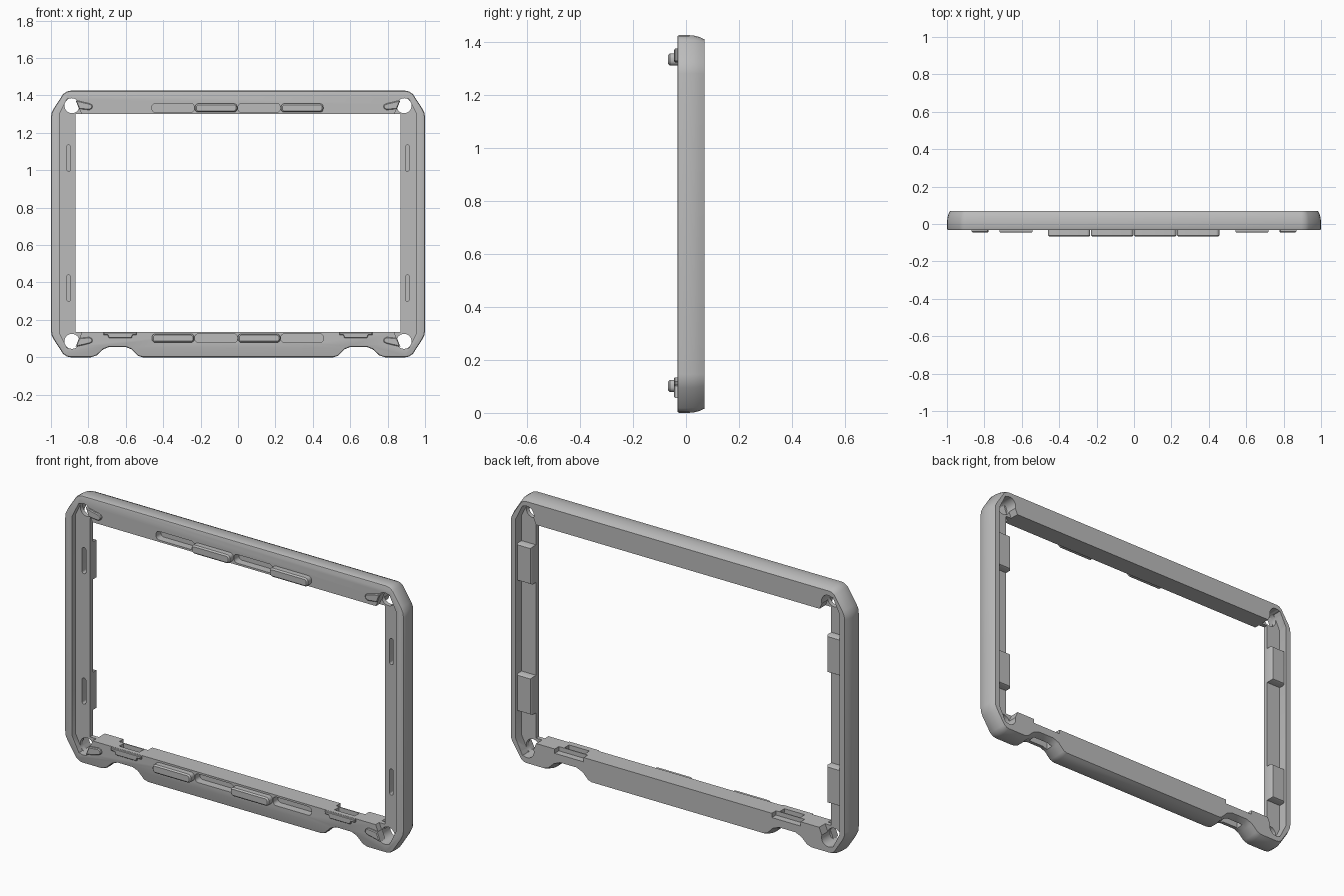
import bpy, bmesh, math
from mathutils import Vector

if "Cube" in bpy.data.objects:
    bpy.data.objects.remove(bpy.data.objects["Cube"])

grey = bpy.data.materials.new("mid grey")
grey.diffuse_color = (0.5, 0.5, 0.5, 1)
grey.use_nodes = True
grey.node_tree.nodes["Principled BSDF"].inputs["Base Color"].default_value = grey.diffuse_color


def inset(pts, d):
    """Offset a counter-clockwise outline inwards by d."""
    out, n = [], len(pts)
    for i in range(n):
        p, a, b = Vector(pts[i]), Vector(pts[i - 1]), Vector(pts[(i + 1) % n])
        u, v = (p - a).normalized(), (b - p).normalized()
        n1, n2 = Vector((-u.y, u.x)), Vector((-v.y, v.x))
        m = n1 + n2
        out.append(tuple(p + m * (2 * d / m.length_squared)))
    return out


def loft(name, pts, layers):
    """Stack inset copies of an x-z outline at the given (y, inset) layers."""
    bm = bmesh.new()
    rings = [[bm.verts.new((x, y, z)) for x, z in inset(pts, d)] for y, d in layers]
    n = len(pts)
    for r, s in zip(rings, rings[1:]):
        for i in range(n):
            bm.faces.new((r[i], r[(i + 1) % n], s[(i + 1) % n], s[i]))
    bm.faces.new(rings[0])
    bm.faces.new(rings[-1][::-1])
    bmesh.ops.recalc_face_normals(bm, faces=bm.faces)
    me = bpy.data.meshes.new(name)
    bm.to_mesh(me)
    bm.free()
    me.materials.append(grey)
    ob = bpy.data.objects.new(name, me)
    bpy.context.collection.objects.link(ob)
    return ob


def rounded(x0, x1, z0, z1, r, n=5):
    """Counter-clockwise rounded rectangle outline."""
    pts = []
    for cx, cz, a in ((x1 - r, z0 + r, -90), (x1 - r, z1 - r, 0),
                      (x0 + r, z1 - r, 90), (x0 + r, z0 + r, 180)):
        for i in range(n + 1):
            t = math.radians(a + 90 * i / n)
            pts.append((cx + r * math.cos(t), cz + r * math.sin(t)))
    return pts


def rect(x0, x1, z0, z1):
    return [(x0, z0), (x1, z0), (x1, z1), (x0, z1)]


def mirror(pts, s):
    """Flip an outline to the left side when s is -1, keeping its winding."""
    return pts if s > 0 else [(-x, z) for x, z in reversed(pts)]


def flip_z(pts):
    return [(x, 1.43 - z) for x, z in reversed(pts)]


def pad(name, pts, y0, y1, soft=0.006):
    """Raised pad with a softened front edge."""
    return loft(name, pts, [(y0, soft), (y0 + soft, 0), (y1, 0)])


def cut(ob, name, pts, y0, y1):
    c = loft(name, pts, [(y0, 0), (y1, 0)])
    m = ob.modifiers.new(name, 'BOOLEAN')
    m.operation, m.solver, m.object = 'DIFFERENCE', 'EXACT', c
    bpy.context.view_layer.objects.active = ob
    bpy.ops.object.modifier_apply(modifier=name)
    bpy.data.objects.remove(c)


# Outer outline: chamfered corners and two shallow notches underneath
half = [(0.51, 0), (0.535, 0.008), (0.57, 0.043), (0.60, 0.055), (0.69, 0.055),
        (0.72, 0.043), (0.755, 0.010), (0.785, 0),
        (0.895, 0), (0.915, 0.004), (0.935, 0.018),
        (0.985, 0.095), (0.997, 0.12), (1.0, 0.145),
        (1.0, 1.28), (0.997, 1.305), (0.985, 1.33),
        (0.935, 1.407), (0.915, 1.421), (0.895, 1.425)]
outline = half + [(-x, z) for x, z in reversed(half)]
frame = loft("frame", outline, [(-0.033, 0.008), (-0.031, 0.003), (-0.025, 0), (0.01, 0),
                                (0.03, 0.002), (0.05, 0.007), (0.07, 0.016)])

# Screen opening
cut(frame, "opening", rect(-0.87, 0.87, 0.135, 1.3), -0.2, 0.2)

recess = [(0.83, 0.145), (0.87, 0.05), (0.915, 0.05), (0.955, 0.13),
          (0.955, 1.3), (0.915, 1.38), (0.87, 1.38), (0.83, 1.285)]
for s in (1, -1):
    # Side rails are thinned from the front and the back
    cut(frame, "front_recess", mirror(recess, s), -0.2, -0.003)
    cut(frame, "back_recess", mirror(recess, s), 0.02, 0.2)
    for z in (0.085, 1.345):
        cut(frame, "corner_hole", mirror(rounded(0.848, 0.928, z - 0.04, z + 0.04, 0.04, 8), s), -0.2, 0.2)
    # Lowered rear ledge and vertical strap slot above each notch
    cut(frame, "ledge", mirror(rect(0.555, 0.725, 0.112, 0.2), s), 0.035, 0.2)
    cut(frame, "strap_slot", mirror(rect(0.575, 0.695, 0.0, 0.2), s), -0.008, 0.03)

    # Blocks behind the rail slots
    for label, z in (("lower", 0.37), ("upper", 1.065)):
        block = loft("rail_block_" + label, mirror(rect(0.87, 0.957, z - 0.1, z + 0.1), s),
                     [(0.015, 0), (0.05, 0), (0.06, 0.006)])
        slot = mirror(rounded(0.895, 0.917, z - 0.07, z + 0.07, 0.011), s)
        cut(frame, "slot", slot, -0.2, 0.2)
        cut(block, "slot", slot, -0.2, 0.04)

    # Wedge tabs beside the corner holes
    tab = [(0.85, 1.328), (0.868, 1.374), (0.795, 1.357), (0.782, 1.351),
           (0.777, 1.342), (0.782, 1.329), (0.795, 1.322)]
    tab = tab[::-1] if sum(a[0] * b[1] - b[0] * a[1] for a, b in zip(tab, tab[1:] + tab[:1])) < 0 else tab
    pad("corner_tab_upper", mirror(tab, s), -0.045, 0.0, 0.004)
    pad("corner_tab_lower", mirror(flip_z(tab), s), -0.045, 0.0, 0.004)

    # Lip in front of each strap slot
    lip = [(0.57, 0.102), (0.69, 0.102), (0.697, 0.118), (0.718, 0.118),
           (0.718, 0.134), (0.542, 0.134), (0.542, 0.118), (0.563, 0.118)]
    pad("strap_lip", mirror(lip, s), -0.045, -0.02, 0.003)

# Interlocking row of raised keys and matching sockets on the top and bottom bars
for label, z, first in (("bottom", 0.102, 0), ("top", 1.333, 1)):
    for i in range(4):
        x = -0.46 + 0.23 * i
        shape = rounded(x, x + 0.226, z - 0.023, z + 0.023, 0.018)
        if i % 2 == first:
            pad("key_" + label, shape, -0.068, -0.02, 0.007)
        else:
            cut(frame, "socket", shape, -0.2, 0.008)

# Smooth rounded edges, keep corners sharp
for ob in bpy.context.collection.objects:
    bpy.ops.object.select_all(action='DESELECT')
    ob.select_set(True)
    bpy.context.view_layer.objects.active = ob
    bpy.ops.object.shade_smooth_by_angle(angle=math.radians(32))
